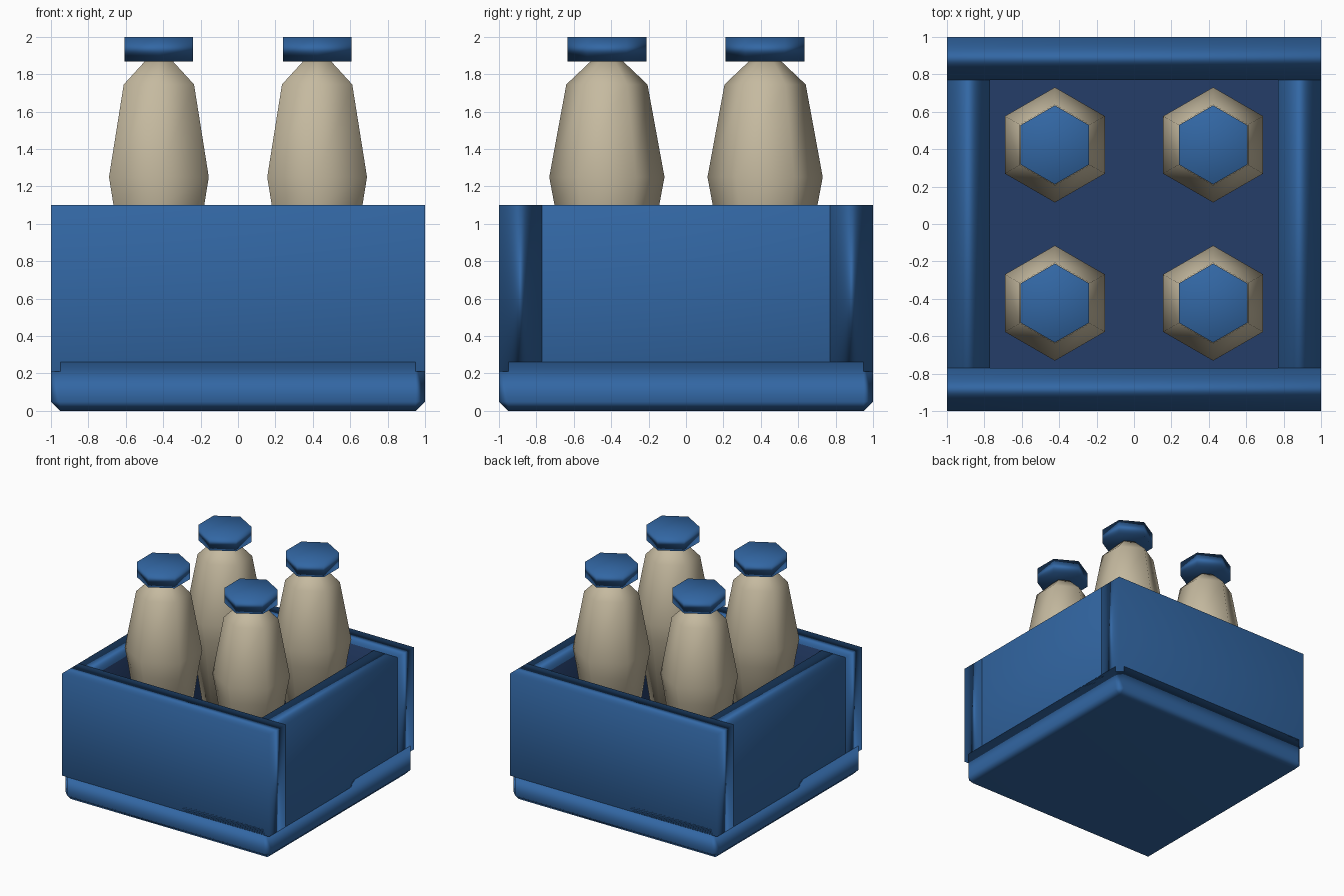
import bpy, bmesh, math

if "Cube" in bpy.data.objects:
    bpy.data.objects.remove(bpy.data.objects["Cube"])


def material(name, rgb):
    m = bpy.data.materials.new(name)
    m.diffuse_color = (*rgb, 1)
    m.use_nodes = True
    m.node_tree.nodes["Principled BSDF"].inputs["Base Color"].default_value = m.diffuse_color
    return m


BLUE = material("crate_blue", (0.032, 0.135, 0.37))
DARK = material("inner_dark_blue", (0.018, 0.047, 0.14))
TAN = material("bottle_tan", (0.56, 0.49, 0.35))


def finish(bm, name, mats, weighted=True):
    bmesh.ops.recalc_face_normals(bm, faces=bm.faces)
    for f in bm.faces:
        f.smooth = True
    me = bpy.data.meshes.new(name)
    bm.to_mesh(me)
    bm.free()
    ob = bpy.data.objects.new(name, me)
    bpy.context.collection.objects.link(ob)
    for m in mats:
        me.materials.append(m)
    if weighted:  # large faces look flat, narrow rims look rounded
        ob.modifiers.new("weighted", 'WEIGHTED_NORMAL')
    return ob


def box(lo, hi):
    bm = bmesh.new()
    bmesh.ops.create_cube(bm, size=1)
    for v in bm.verts:
        v.co = [(a + b) / 2 + c * (b - a) for a, b, c in zip(lo, hi, v.co)]
    return bm


def lathe(name, profile, x, y, mat, weighted):
    """Six-sided turned solid from (radius, z) pairs, corners towards +-y."""
    bm = bmesh.new()
    rings = []
    for r, z in profile:
        rings.append([bm.verts.new((x + r * math.sin(k * math.pi / 3),
                                    y + r * math.cos(k * math.pi / 3), z))
                      for k in range(6)])
    for a, b in zip(rings, rings[1:]):
        for k in range(6):
            bm.faces.new((a[k], a[k - 1], b[k - 1], b[k]))
    bm.faces.new(rings[0])
    bm.faces.new(rings[-1])
    return finish(bm, name, [mat], weighted)


# Crate base, chamfered on the bottom and upright edges
bm = box((-1, -1, 0), (1, 1, 0.26))
edges = [e for e in bm.edges if min(v.co.z for v in e.verts) < 0.1]
bmesh.ops.bevel(bm, geom=edges, offset=0.05, segments=1, affect='EDGES')
finish(bm, "crate_base", [BLUE])

# Four walls, with dark faces towards the inside
IN = 0.77
for name, axis, s in (("front_wall", 1, -1), ("back_wall", 1, 1),
                      ("left_wall", 0, -1), ("right_wall", 0, 1)):
    lo, hi = [-1, -1, 0.21], [1, 1, 1.1]
    if axis == 0:
        lo[1], hi[1] = -IN, IN
    lo[axis], hi[axis] = sorted((s * IN, s))
    bm = box(lo, hi)
    bm.normal_update()
    for f in bm.faces:
        if f.normal[axis] * s < -0.9:
            f.material_index = 1
    finish(bm, name, [BLUE, DARK])

# Dark crate floor
finish(box((-IN, -IN, 0.255), (IN, IN, 0.265)), "crate_floor", [DARK])

# Four bottles with caps
for row, y in (("front", -0.423), ("back", 0.423)):
    for side, x in (("left", -0.423), ("right", 0.423)):
        lathe(f"{row}_{side}_bottle",
              [(0.15, 0.265), (0.28, 1.1), (0.308, 1.25), (0.217, 1.745), (0.085, 1.87)],
              x, y, TAN, False)
        lathe(f"{row}_{side}_cap", [(0.211, 1.867), (0.211, 2.0)], x, y, BLUE, True)
